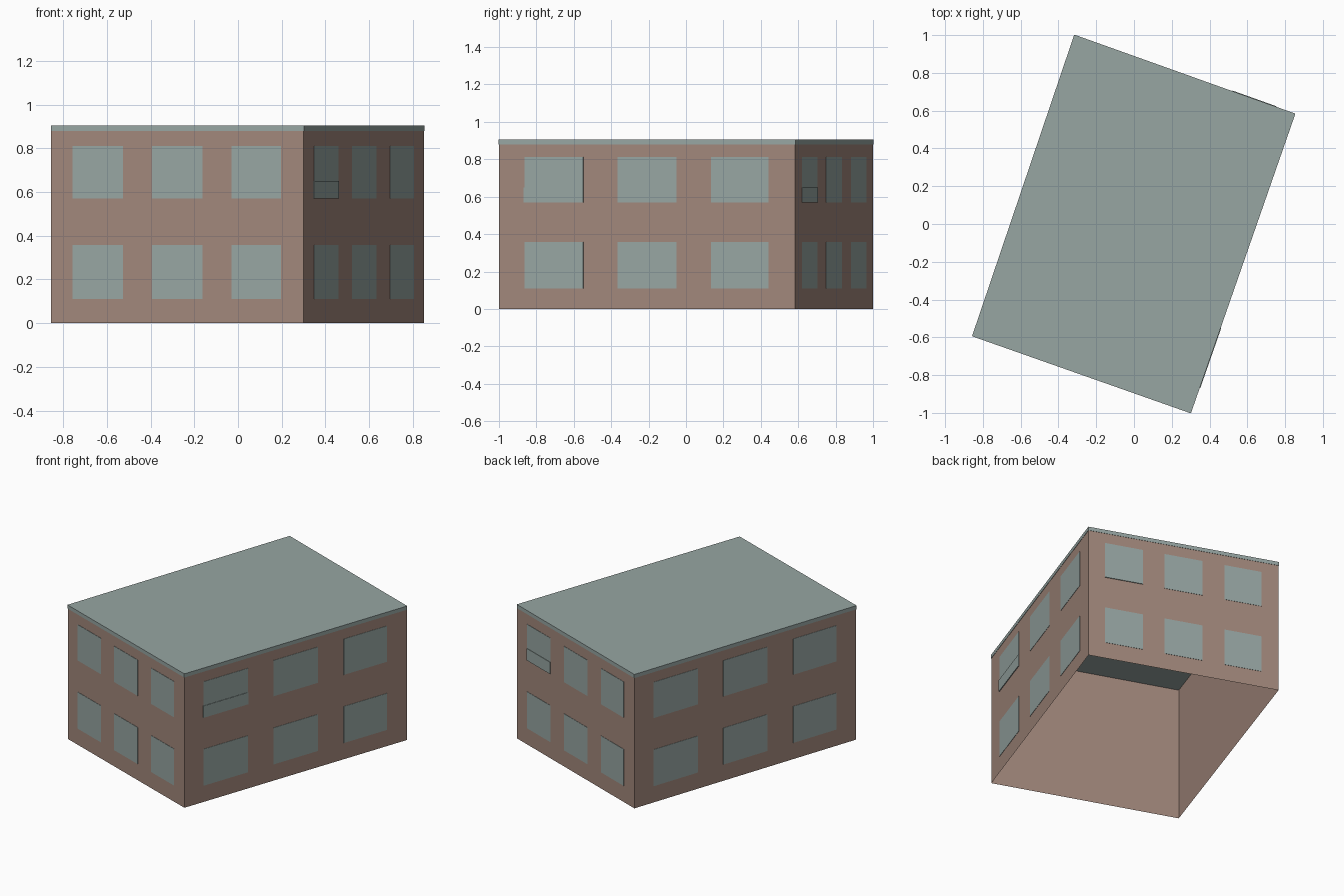
import bpy
from mathutils import Vector

if "Cube" in bpy.data.objects:
    bpy.data.objects.remove(bpy.data.objects["Cube"], do_unlink=True)


def material(name, rgb):
    m = bpy.data.materials.new(name)
    m.use_nodes = True
    col = (*rgb, 1)
    m.diffuse_color = col
    m.node_tree.nodes["Principled BSDF"].inputs["Base Color"].default_value = col
    return m


brick = material("dusty brick", (0.36, 0.245, 0.20))
grey = material("pale grey green", (0.31, 0.38, 0.365))

HEIGHT, BAND = 0.905, 0.88
# Footprint corners, counter-clockwise
corners = [Vector(c) for c in ((0.30, -1), (0.852, 0.583), (-0.30, 1), (-0.852, -0.583))]
corners[2] = Vector((-0.315, 1))
corners[3] = Vector((-0.855, -0.593))


def make(name, verts, faces, mat):
    me = bpy.data.meshes.new(name)
    me.from_pydata([tuple(v) for v in verts], [], faces)
    me.materials.append(mat)
    ob = bpy.data.objects.new(name, me)
    bpy.context.collection.objects.link(ob)
    return ob


def plate(name, side, u0, u1, z0, z1, depth=0.002):
    """Thin open-backed panel on a wall, placed by fractions along the wall."""
    a, b = corners[side], corners[(side + 1) % 4]
    d = (b - a).normalized()
    out = Vector((d.y, -d.x)) * depth
    p, q = a.lerp(b, u0), a.lerp(b, u1)
    verts = [(c.x, c.y, z) for o in (out * 0, out)
             for c, z in ((p + o, z0), (q + o, z0), (q + o, z1), (p + o, z1))]
    faces = [(4, 5, 6, 7)] + [(i, (i + 1) % 4, (i + 1) % 4 + 4, i + 4) for i in range(4)]
    return make(name, verts, faces, grey)


# Hollow wall shell, open underneath
ring = [(c.x, c.y, z) for z in (0, HEIGHT) for c in corners]
make("brick_walls", ring, [(i, (i + 1) % 4, (i + 1) % 4 + 4, i + 4) for i in range(4)], brick)

# Flat roof
make("flat_roof", ring[4:], [(0, 1, 2, 3)], grey)

# Roof edge band and two storeys of windows on every wall
for side, wall in enumerate(("left", "back", "right", "front")):
    plate(f"{wall}_roof_band", side, 0, 1, BAND, HEIGHT)
    for floor, (z0, z1) in (("lower", (0.11, 0.357)), ("upper", (0.57, 0.812))):
        for n, (u0, u1) in enumerate(((0.086, 0.285), (0.40, 0.60), (0.716, 0.911))):
            plate(f"{wall}_{floor}_window_{n + 1}", side, u0, u1, z0, z1)

# Slightly raised lower panes
for wall, side, u0, u1 in (("left", 0, 0.084, 0.285), ("back", 1, 0.086, 0.285)):
    plate(f"{wall}_raised_pane", side, u0, u1, 0.57, 0.65, 0.005)
